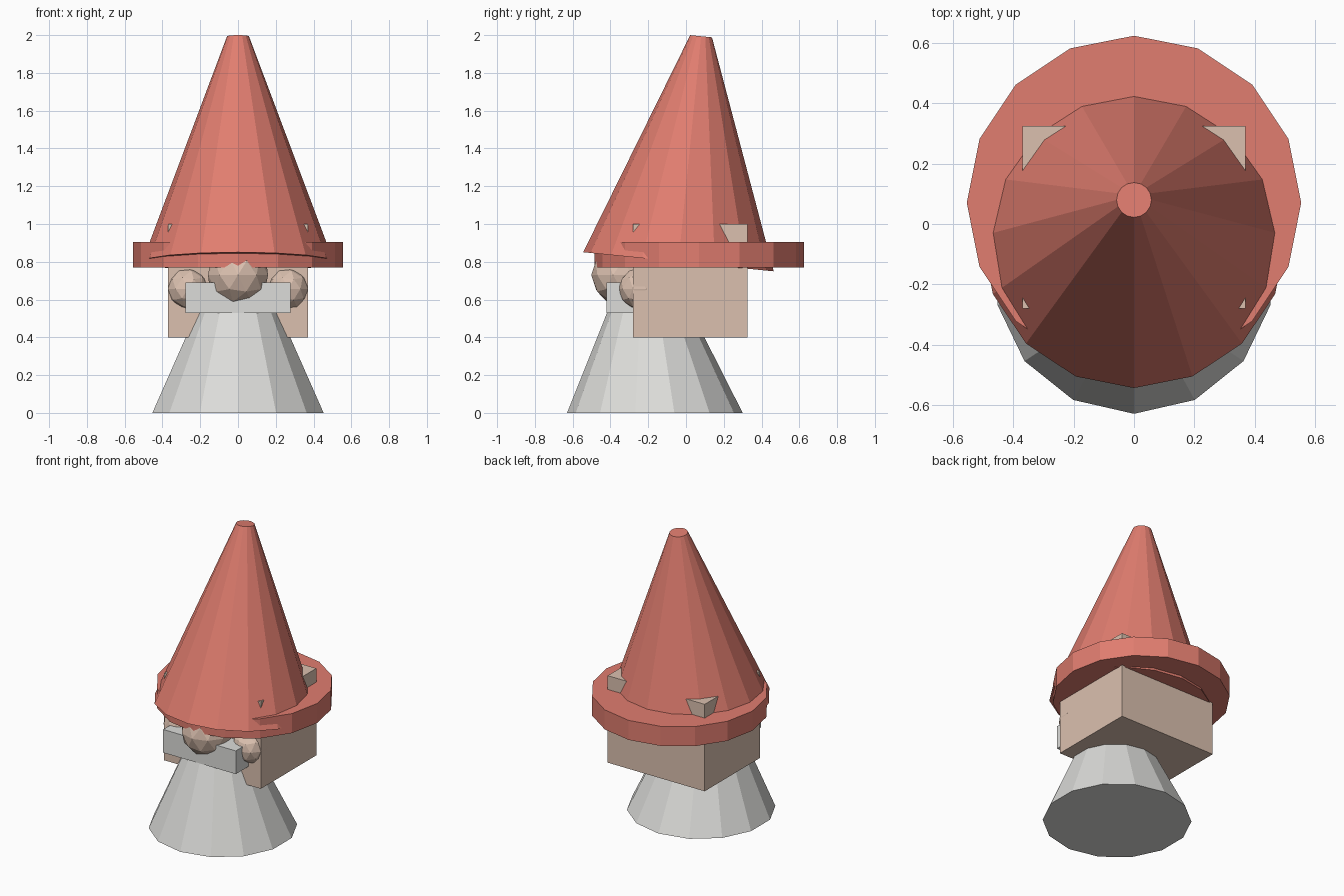
import bpy, math

if "Cube" in bpy.data.objects:
    bpy.data.objects.remove(bpy.data.objects["Cube"])

def material(name, rgb):
    m = bpy.data.materials.new(name)
    m.diffuse_color = (*rgb, 1)
    m.use_nodes = True
    m.node_tree.nodes["Principled BSDF"].inputs["Base Color"].default_value = m.diffuse_color
    return m

red = material("hat red", (0.75, 0.205, 0.16))
skin = material("skin", (0.71, 0.53, 0.43))
white = material("beard white", (0.72, 0.72, 0.70))

def finish(name, mat):
    ob = bpy.context.object
    ob.name = name
    ob.data.materials.append(mat)
    return ob

def box(name, mat, lo, hi):
    bpy.ops.mesh.primitive_cube_add(size=1, location=[(a + b) / 2 for a, b in zip(lo, hi)])
    bpy.context.object.scale = [b - a for a, b in zip(lo, hi)]
    return finish(name, mat)

def cone(name, mat, sides, r1, r2, depth, loc, tilt=0):
    bpy.ops.mesh.primitive_cone_add(vertices=sides, radius1=r1, radius2=r2, depth=depth,
                                    location=loc, rotation=(tilt, 0, 0))
    return finish(name, mat)

def ball(name, mat, r, loc):
    bpy.ops.mesh.primitive_ico_sphere_add(subdivisions=2, radius=r, location=loc)
    return finish(name, mat)

# Beard: tapering body leaning slightly forward, with a flat base and a vertex facing front
beard = cone("beard", white, 14, 0.465, 0.08, 0.85, (0, -0.165, 0.425))
for v in beard.data.vertices:
    v.co.y = -v.co.y - 0.053 * (v.co.z + 0.425)
    v.co.x = -v.co.x

# Blocky head, poking through the hat at its corners
box("head", skin, (-0.37, -0.28, 0.4), (0.37, 0.325, 1.0))

# Face
box("moustache", white, (-0.277, -0.42, 0.53), (0.277, -0.25, 0.69))
ball("nose", skin, 0.167, (0, -0.335, 0.73))
for side, s in (("left", -1), ("right", 1)):
    ball(side + "_cheek", skin, 0.112, (s * 0.265, -0.245, 0.657))

# Hat: flat brim and backward-tilted cone
cone("hat_brim", red, 16, 0.555, 0.555, 0.135, (0, 0.07, 0.8375))
cone("hat_cone", red, 16, 0.507, 0.058, 1.2, (0, 0.02, 1.397), -0.1)
